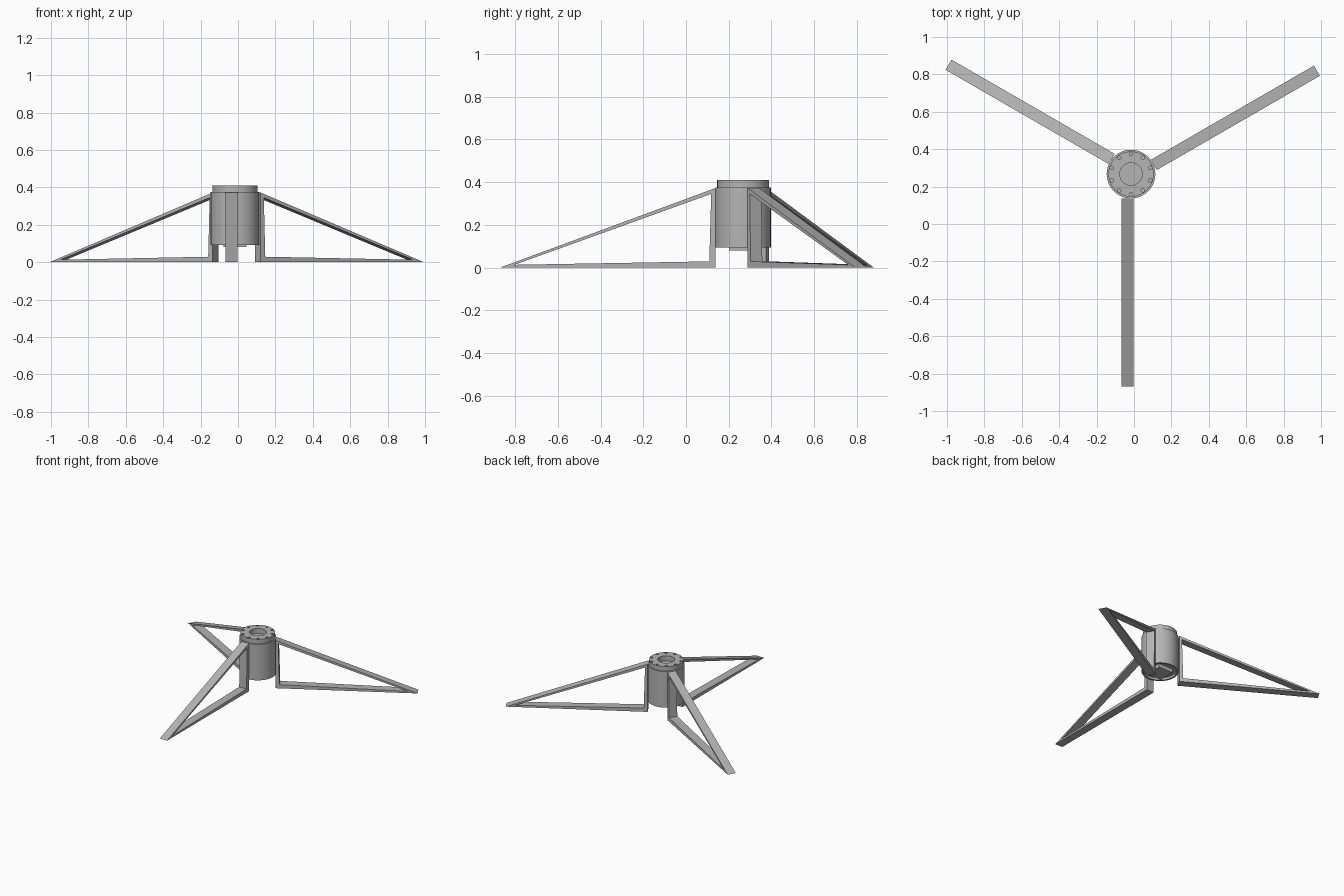
import bpy, bmesh, math
from mathutils import Matrix, Vector

cube = bpy.data.objects.get("Cube")
if cube:
    bpy.data.objects.remove(cube, do_unlink=True)

HUB = Vector((-0.016, 0.267, 0))

steel = bpy.data.materials.new("grey_steel")
steel.use_nodes = True
grey = (0.46, 0.46, 0.46, 1)
steel.diffuse_color = grey
steel.node_tree.nodes["Principled BSDF"].inputs["Base Color"].default_value = grey


def make_object(name, bm):
    bmesh.ops.recalc_face_normals(bm, faces=bm.faces)
    mesh = bpy.data.meshes.new(name)
    bm.to_mesh(mesh)
    bm.free()
    mesh.materials.append(steel)
    obj = bpy.data.objects.new(name, mesh)
    obj.location = HUB
    bpy.context.collection.objects.link(obj)
    return obj


def activate(obj):
    bpy.ops.object.select_all(action="DESELECT")
    obj.select_set(True)
    bpy.context.view_layer.objects.active = obj


def lathe(name, profile, steps=64):
    bm = bmesh.new()
    verts = [bm.verts.new((r, 0, z)) for r, z in profile]
    edges = [bm.edges.new(pair) for pair in zip(verts, verts[1:])]
    bmesh.ops.spin(bm, geom=verts + edges, cent=(0, 0, 0), axis=(0, 0, 1),
                   angle=math.tau, steps=steps, use_merge=False)
    bmesh.ops.remove_doubles(bm, verts=bm.verts, dist=0.0001)
    return make_object(name, bm)


# Hub: body, shallow bottom recess, narrower top flange and centre bore
hub = lathe("hub", [(0, 0.11), (0.116, 0.11), (0.116, 0.093), (0.13, 0.093),
                    (0.13, 0.374), (0.121, 0.374), (0.121, 0.409),
                    (0.06, 0.409), (0.06, 0.37), (0, 0.37)])

# Ring of bolt holes cut in the flange
bm = bmesh.new()
for i in range(10):
    a = math.radians(90 + 36 * i)
    spot = Matrix.Translation((0.108 * math.cos(a), 0.108 * math.sin(a), 0.409))
    bmesh.ops.create_cone(bm, cap_ends=True, segments=16, radius1=0.0095,
                          radius2=0.0095, depth=0.05, matrix=spot)
cutter = make_object("bolt_hole_cutter", bm)
cutter.hide_render = True
activate(hub)
cut = hub.modifiers.new("bolt_holes", "BOOLEAN")
cut.operation = "DIFFERENCE"
cut.solver = "EXACT"
cut.object = cutter
bpy.ops.object.modifier_apply(modifier=cut.name)
bpy.data.objects.remove(cutter, do_unlink=True)
bpy.ops.object.shade_smooth_by_angle(angle=math.radians(30))

# Square block under the hub
bm = bmesh.new()
bmesh.ops.create_cube(bm, size=1, matrix=Matrix.Translation((0, 0, 0.1))
                      @ Matrix.Diagonal((0.125, 0.13, 0.04, 1)))
make_object("bottom_block", bm)

# Triangular leg frames, as (distance from hub, height)
OUTER = [(0.13, 0), (1.137, 0), (0.13, 0.372)]
INNER = [(0.158, 0.029), (1.07, 0.013), (0.149, 0.345)]
LEFT, RIGHT = -0.05, 0.013


def leg(name, degrees):
    bm = bmesh.new()

    def loop(points, x):
        return [bm.verts.new((x, -r, z)) for r, z in points]

    loops = [loop(OUTER, LEFT), loop(OUTER, RIGHT),
             loop(INNER, RIGHT), loop(INNER, LEFT)]
    for a, b in zip(loops, loops[1:] + loops[:1]):
        for i in range(3):
            j = (i + 1) % 3
            bm.faces.new((a[i], a[j], b[j], b[i]))
    bmesh.ops.rotate(bm, verts=bm.verts, cent=(0, 0, 0),
                     matrix=Matrix.Rotation(math.radians(degrees), 3, "Z"))
    make_object(name, bm)


for name, degrees in (("front_leg", 0), ("back_left_leg", 120), ("back_right_leg", 240)):
    leg(name, degrees)
